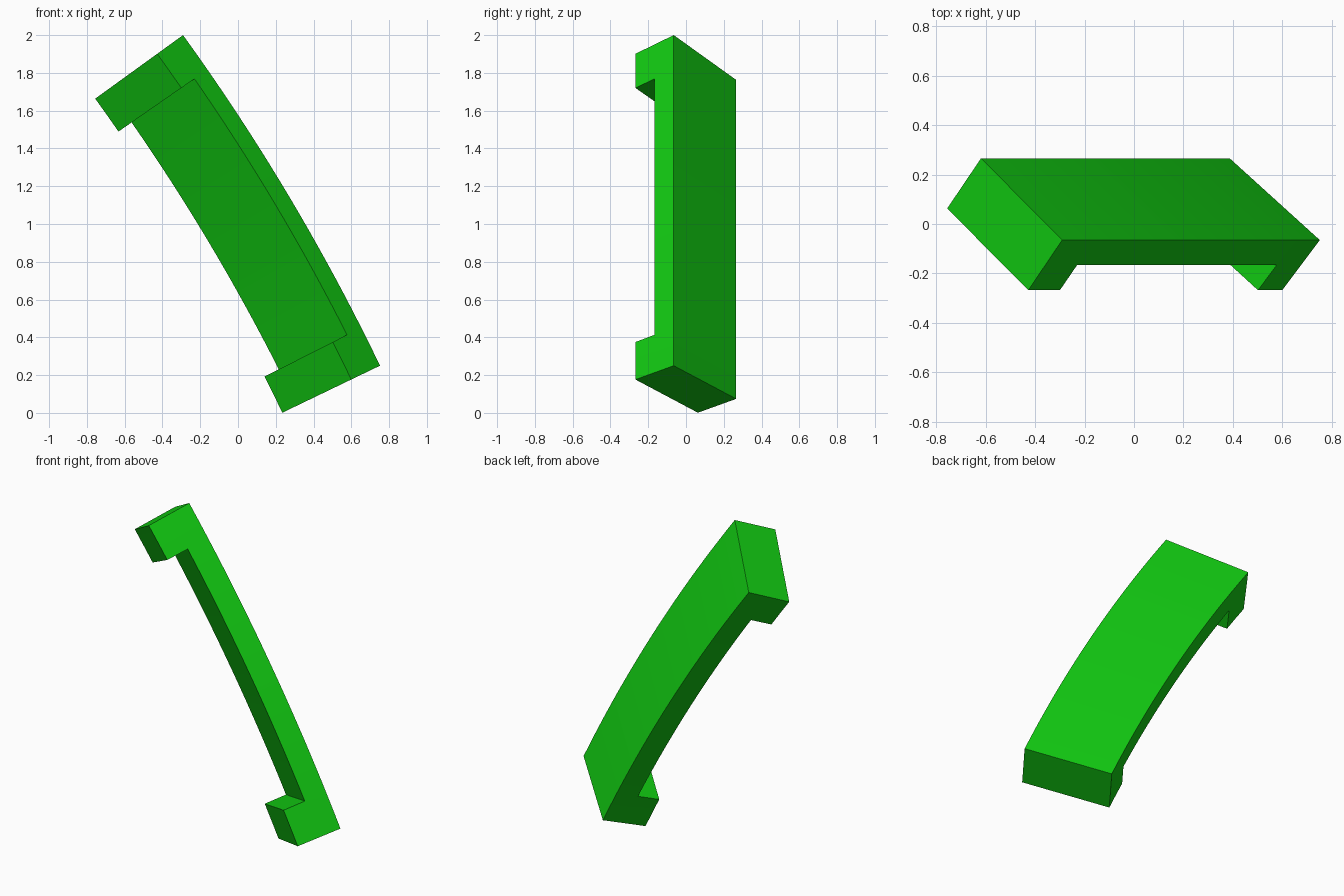
import bpy
import bmesh
import math
from mathutils import Vector

cube = bpy.data.objects.get("Cube")
if cube:
    bpy.data.objects.remove(cube, do_unlink=True)

# Single green material
green = bpy.data.materials.new("bright_green")
green.use_nodes = True
colour = (0.006, 0.6, 0.006, 1.0)
green.diffuse_color = colour
green.node_tree.nodes["Principled BSDF"].inputs["Base Color"].default_value = colour

# Arc of the outer edge, in the x-z plane
RADIUS = 11.5
TOP, BOTTOM = Vector((-0.291, 2.0)), Vector((0.752, 0.25))
chord = TOP - BOTTOM
half = math.asin(chord.length / 2 / RADIUS)
mid_angle = math.atan2(-chord.x, chord.y)
out = Vector((math.cos(mid_angle), math.sin(mid_angle)))
centre = (TOP + BOTTOM) / 2 - out * RADIUS * math.cos(half)

# Tilted rectangular section: (inward, y) steps across the width and the depth
CORNER_Y = -0.065
WIDTH = (0.405, 0.331)
DEPTH = (0.169, -0.203)
HOOK = 0.223 / (RADIUS - 0.085)   # hook length as an angle
SEGMENTS = 16                     # segments between the hooks


def place(angle, w, d):
    r = RADIUS - w * WIDTH[0] - d * DEPTH[0]
    y = CORNER_Y + w * WIDTH[1] + d * DEPTH[1]
    return (centre.x + r * math.cos(angle), y, centre.y + r * math.sin(angle))


# Stations along the arc: hook, curved span, hook
start, end = mid_angle - half + HOOK, mid_angle + half - HOOK
stations = [mid_angle - half, start - HOOK / 2]
stations += [start + (end - start) * i / SEGMENTS for i in range(SEGMENTS + 1)]
stations += [end + HOOK / 2, mid_angle + half]
cells = len(stations) - 1

# Solid cells: outer slab everywhere, inner slab only at the two hooks
solid = {(i, 0) for i in range(cells)}
solid |= {(i, 1) for i in (0, 1, cells - 2, cells - 1)}

bm = bmesh.new()
verts = {}


def vert(i, w, d):
    key = (i, w, d)
    if key not in verts:
        verts[key] = bm.verts.new(place(stations[i], w, d / 2))
    return verts[key]


def quad(*keys):
    bm.faces.new([vert(*k) for k in keys])


for i, j in sorted(solid):
    a, b = j, j + 1
    # Side faces of the slab
    for w in (0, 1):
        quad((i, w, a), (i + 1, w, a), (i + 1, w, b), (i, w, b))
    # Remaining faces only where the neighbouring cell is empty
    if (i, j - 1) not in solid:
        quad((i, 0, a), (i + 1, 0, a), (i + 1, 1, a), (i, 1, a))
    if (i, j + 1) not in solid:
        quad((i, 0, b), (i + 1, 0, b), (i + 1, 1, b), (i, 1, b))
    if (i - 1, j) not in solid:
        quad((i, 0, a), (i, 1, a), (i, 1, b), (i, 0, b))
    if (i + 1, j) not in solid:
        quad((i + 1, 0, a), (i + 1, 1, a), (i + 1, 1, b), (i + 1, 0, b))

bmesh.ops.recalc_face_normals(bm, faces=bm.faces)
mesh = bpy.data.meshes.new("curved_handle")
bm.to_mesh(mesh)
bm.free()
mesh.materials.append(green)
handle = bpy.data.objects.new("curved_handle", mesh)
bpy.context.collection.objects.link(handle)

# Smooth along the curve, sharp at the corners
bpy.ops.object.select_all(action='DESELECT')
handle.select_set(True)
bpy.context.view_layer.objects.active = handle
bpy.ops.object.shade_smooth_by_angle(angle=math.radians(30))
